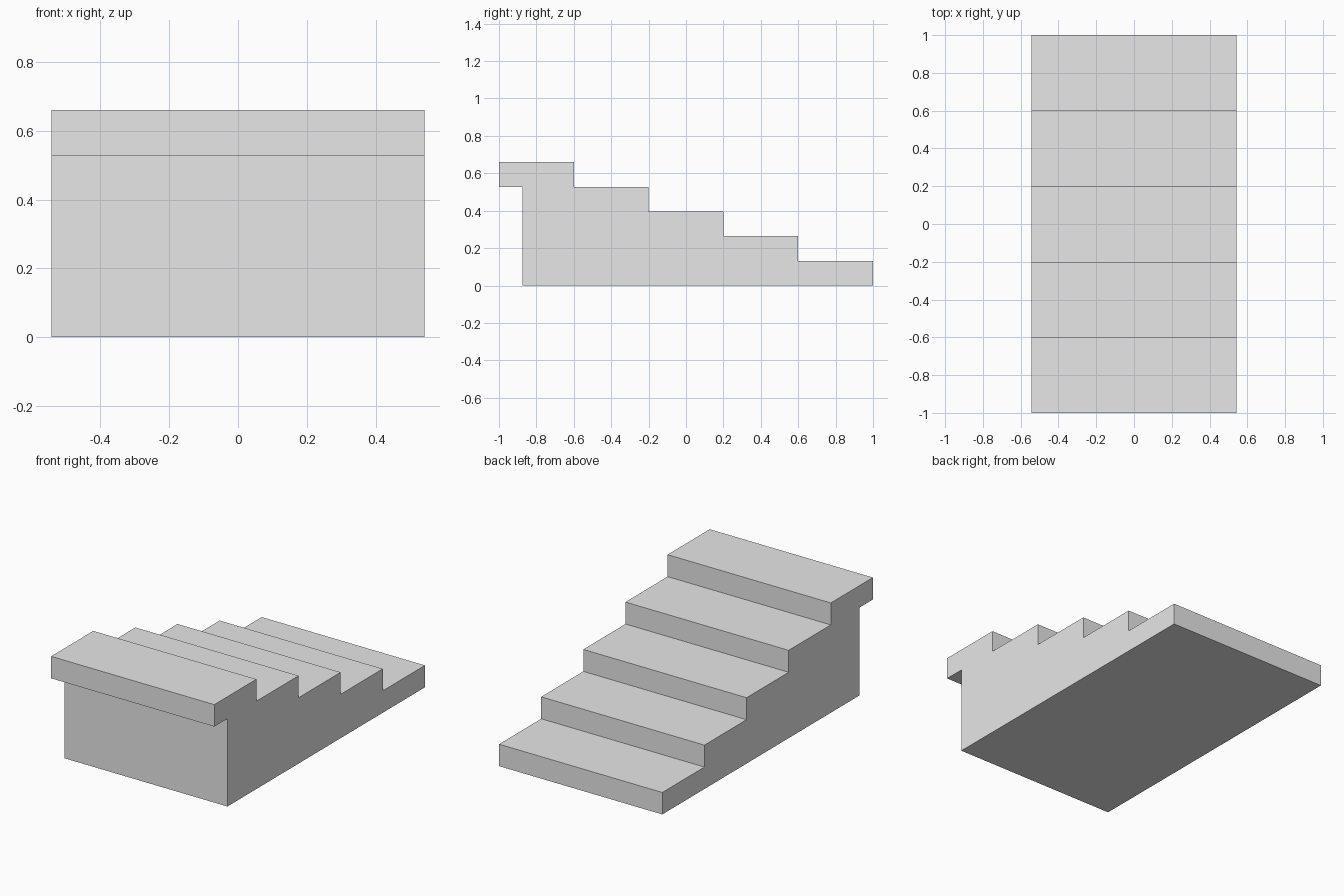
import bpy
import bmesh

# Remove the default cube
cube = bpy.data.objects.get("Cube")
if cube:
    bpy.data.objects.remove(cube, do_unlink=True)

STEPS = 5
WIDTH = 1.085
RUN = 2.0 / STEPS
RISE = 0.66 / STEPS
OVERHANG = 0.125

# Stone colour
stone = bpy.data.materials.new("plain grey")
stone.use_nodes = True
grey = (0.8, 0.8, 0.8, 1.0)
stone.diffuse_color = grey
stone.node_tree.nodes["Principled BSDF"].inputs["Base Color"].default_value = grey

# Side profile (y, z): stepped top, upright front wall, overhanging top tread
top = STEPS * RISE
profile = [(1, 0)]
for i in range(STEPS):
    z = (i + 1) * RISE
    profile += [(1 - i * RUN, z), (1 - (i + 1) * RUN, z)]
profile += [(-1, top - RISE), (-1 + OVERHANG, top - RISE), (-1 + OVERHANG, 0)]

# Extrude the profile across the width
bm = bmesh.new()
side = bm.faces.new([bm.verts.new((-WIDTH / 2, y, z)) for y, z in profile])
result = bmesh.ops.extrude_face_region(bm, geom=[side], use_keep_orig=True)
moved = [e for e in result["geom"] if isinstance(e, bmesh.types.BMVert)]
bmesh.ops.translate(bm, verts=moved, vec=(WIDTH, 0, 0))
bmesh.ops.recalc_face_normals(bm, faces=bm.faces)

mesh = bpy.data.meshes.new("staircase")
bm.to_mesh(mesh)
bm.free()
mesh.materials.append(stone)
staircase = bpy.data.objects.new("staircase", mesh)
bpy.context.scene.collection.objects.link(staircase)
